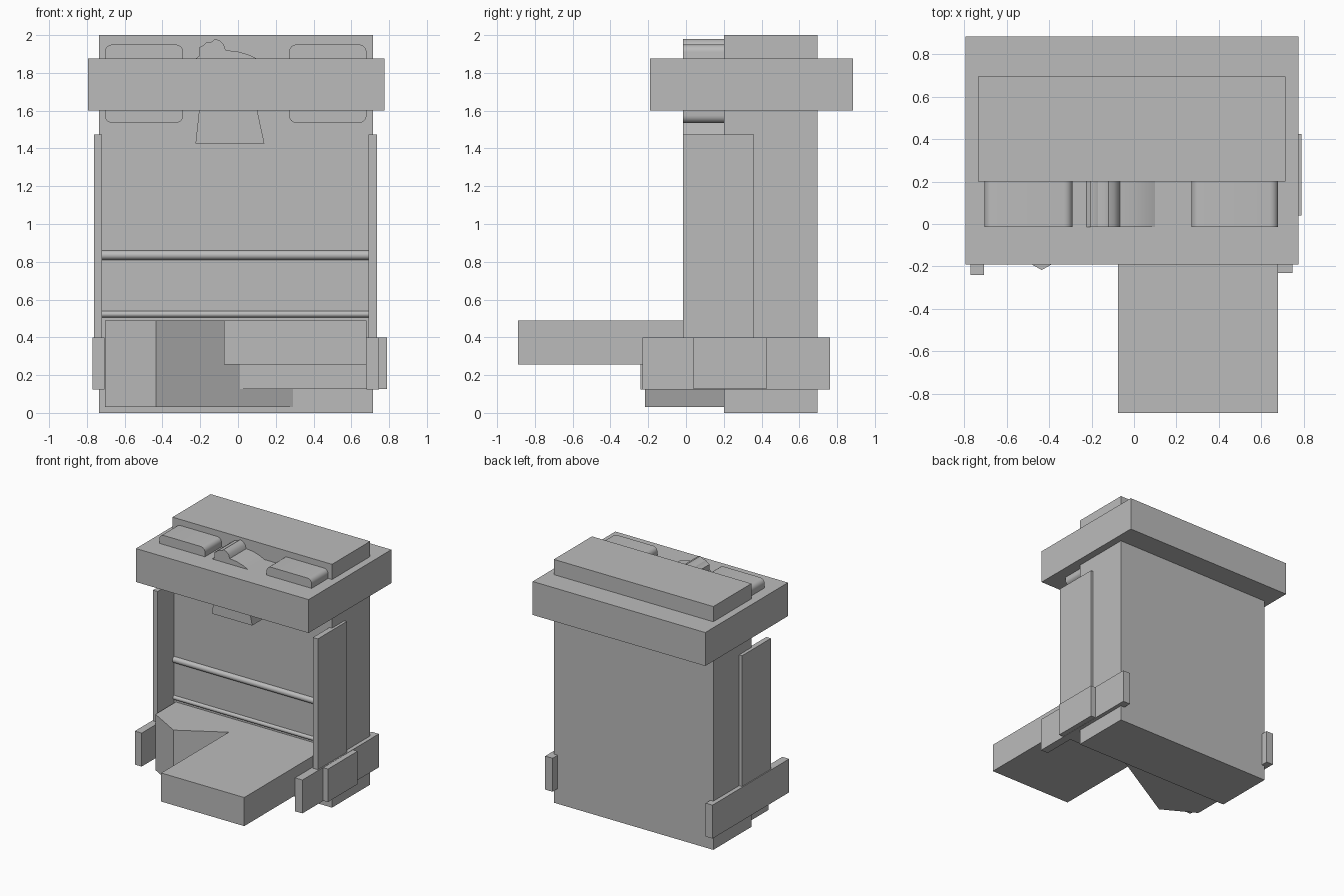
import bpy
import bmesh
import math

cube = bpy.data.objects.get("Cube")
if cube:
    bpy.data.objects.remove(cube)

GREY = (0.5, 0.5, 0.5, 1)
mat = bpy.data.materials.new("plain grey")
mat.use_nodes = True
mat.diffuse_color = GREY
mat.node_tree.nodes["Principled BSDF"].inputs["Base Color"].default_value = GREY


def add_object(name, bm):
    bmesh.ops.recalc_face_normals(bm, faces=bm.faces)
    mesh = bpy.data.meshes.new(name)
    bm.to_mesh(mesh)
    bm.free()
    mesh.materials.append(mat)
    obj = bpy.data.objects.new(name, mesh)
    bpy.context.collection.objects.link(obj)
    return obj


def prism(name, points, start, end):
    """Extrude a closed outline of 3D points by the vector from start to end."""
    bm = bmesh.new()
    face = bm.faces.new([bm.verts.new(p) for p in points])
    result = bmesh.ops.extrude_face_region(bm, geom=[face])
    verts = [v for v in result["geom"] if isinstance(v, bmesh.types.BMVert)]
    bmesh.ops.translate(bm, verts=verts, vec=[b - a for a, b in zip(start, end)])
    return add_object(name, bm)


def front_prism(name, outline, y0, y1):
    return prism(name, [(x, y0, z) for x, z in outline], (0, y0, 0), (0, y1, 0))


def plan_prism(name, outline, z0, z1):
    return prism(name, [(x, y, z0) for x, y in outline], (0, 0, z0), (0, 0, z1))


def box(name, x0, x1, y0, y1, z0, z1):
    return plan_prism(name, [(x0, y0), (x1, y0), (x1, y1), (x0, y1)], z0, z1)


def smooth(obj):
    bpy.ops.object.select_all(action="DESELECT")
    obj.select_set(True)
    bpy.context.view_layer.objects.active = obj
    bpy.ops.object.shade_smooth_by_angle(angle=math.radians(35))


def rounded_outline(x0, x1, z0, z1, r, steps=6):
    corners = [(x1 - r, z1 - r), (x0 + r, z1 - r), (x0 + r, z0 + r), (x1 - r, z0 + r)]
    points = []
    for i, (cx, cz) in enumerate(corners):
        for k in range(steps + 1):
            a = math.pi / 2 * (i + k / steps)
            points.append((cx + r * math.cos(a), cz + r * math.sin(a)))
    return points


# Main body and the wide band around its top
box("body", -0.735, 0.715, 0.20, 0.695, 0, 2)
box("brow_band", -0.795, 0.775, -0.19, 0.885, 1.60, 1.875)

# Rounded blocks on either side of the centre piece
for name, x0, x1 in (("right_eye_block", -0.705, -0.29), ("left_eye_block", 0.27, 0.68)):
    smooth(front_prism(name, rounded_outline(x0, x1, 1.535, 1.95, 0.04), -0.015, 0.21))

# Centre piece with a lumpy top and a flared foot
nose = [(-0.225, 1.425), (0.14, 1.425), (0.10, 1.61), (0.10, 1.875), (0.06, 1.895),
        (0.0, 1.913), (-0.065, 1.92), (-0.075, 1.95), (-0.095, 1.97), (-0.12, 1.98),
        (-0.14, 1.965), (-0.17, 1.96), (-0.185, 1.945), (-0.205, 1.935), (-0.205, 1.89),
        (-0.225, 1.875), (-0.205, 1.61)]
smooth(front_prism("centre_piece", nose, -0.015, 0.21))

# Side panels
box("right_side_panel", -0.762, -0.72, -0.015, 0.36, 0.14, 1.475)
box("left_side_panel", 0.692, 0.737, -0.015, 0.36, 0.14, 1.475)

# Low side rails and the cross bar that joins them
box("right_rail", -0.77, -0.708, -0.24, 0.755, 0.125, 0.40)
box("left_rail", 0.68, 0.747, -0.23, 0.762, 0.125, 0.40)
box("cross_bar", -0.69, 0.79, 0.04, 0.425, 0.127, 0.398)

# Long tongue and the pointed wedge beside it
box("tongue", -0.075, 0.68, -0.89, 0.21, 0.255, 0.49)
plan_prism("pointed_wedge",
           [(-0.705, 0.21), (-0.705, -0.065), (-0.435, -0.217), (0.29, 0.2), (0.29, 0.21)],
           0.03, 0.489)

# Thin rods across the front wall
for name, z, r in (("upper_rod", 0.835, 0.025), ("lower_rod", 0.523, 0.017)):
    ring = [(-0.72, 0.2 + r * math.cos(math.tau * i / 16), z + r * math.sin(math.tau * i / 16))
            for i in range(16)]
    smooth(prism(name, ring, (-0.72, 0, 0), (0.692, 0, 0)))
